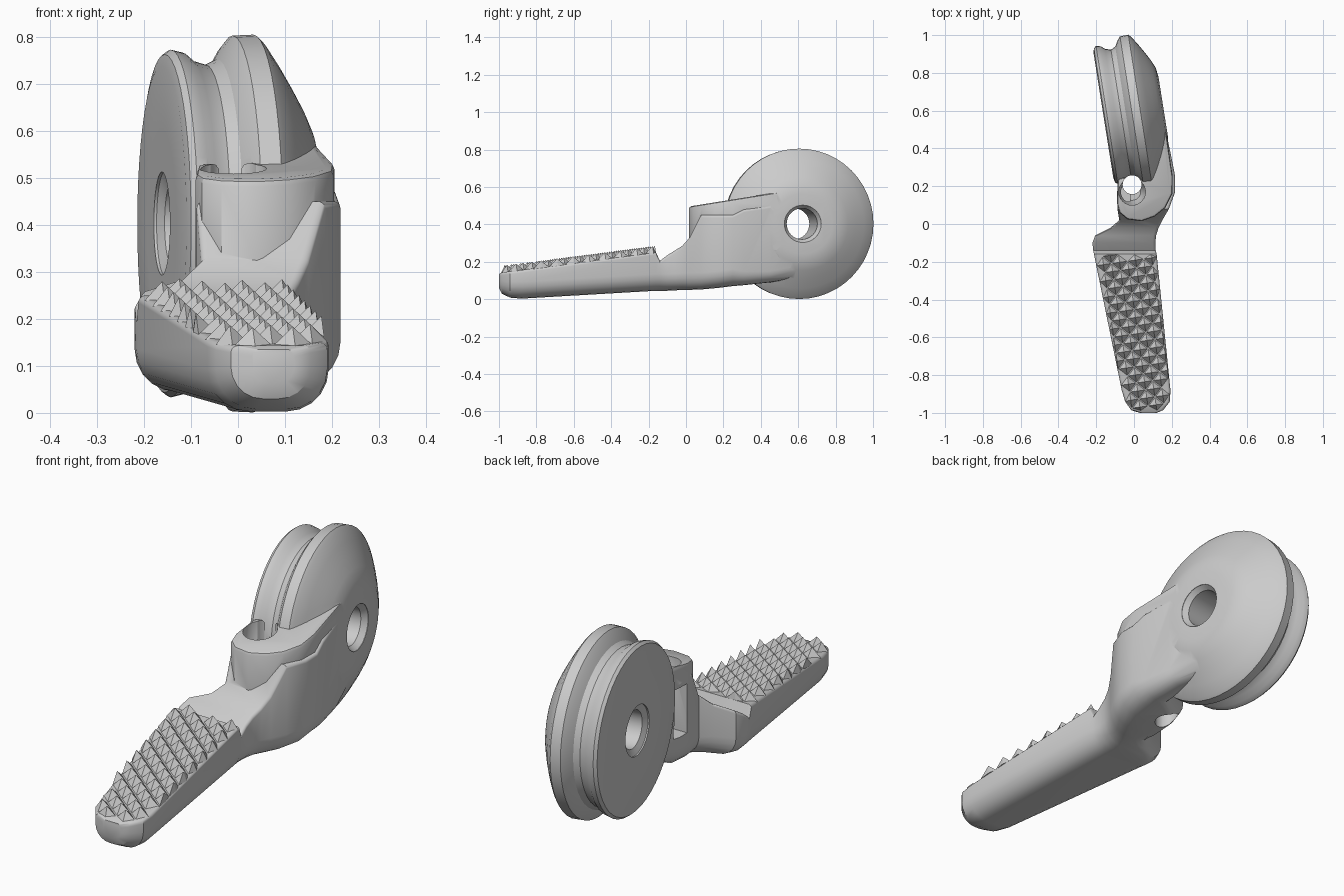
import bpy, bmesh, math
from mathutils import Matrix, Vector

if "Cube" in bpy.data.objects:
    bpy.data.objects.remove(bpy.data.objects["Cube"])

WHEEL = Matrix.Translation((0, 0.6, 0.403)) @ Matrix.Rotation(math.radians(9), 4, 'Z')

# lever stations: y, x left, x right, z bottom, z top
ROWS = [(-1.0, 0.03, 0.12, 0.06, 0.135), (-0.985, -0.015, 0.155, 0.03, 0.143),
        (-0.94, -0.047, 0.19, 0.008, 0.149), (-0.88, -0.065, 0.193, 0.003, 0.156),
        (-0.16, -0.212, 0.12, 0.045, 0.25), (-0.14, -0.216, 0.115, 0.045, 0.205),
        (-0.1, -0.22, 0.113, 0.045, 0.235), (-0.06, -0.205, 0.117, 0.047, 0.26),
        (-0.02, -0.125, 0.13, 0.05, 0.285), (0.02, -0.078, 0.15, 0.05, 0.33),
        (0.08, -0.088, 0.185, 0.052, 0.45), (0.17, -0.09, 0.218, 0.06, 0.45),
        (0.25, -0.07, 0.218, 0.07, 0.45), (0.31, 0.045, 0.207, 0.075, 0.48),
        (0.45, 0.045, 0.178, 0.09, 0.5), (0.62, 0.0, 0.12, 0.12, 0.45)]


def make(name, bm):
    bmesh.ops.recalc_face_normals(bm, faces=bm.faces)
    me = bpy.data.meshes.new(name)
    bm.to_mesh(me)
    bm.free()
    ob = bpy.data.objects.new(name, me)
    bpy.context.collection.objects.link(ob)
    return ob


def skin(name, rings, matrix=Matrix()):
    """Bridge a list of closed rings and cap both ends."""
    bm = bmesh.new()
    vs = [[bm.verts.new(matrix @ Vector(p)) for p in r] for r in rings]
    n = len(vs[0])
    for a, b in zip(vs, vs[1:]):
        for i in range(n):
            j = (i + 1) % n
            bm.faces.new((a[i], a[j], b[j], b[i]))
    bm.faces.new(vs[0])
    bm.faces.new(vs[-1])
    return make(name, bm)


def spin(name, profile, matrix, n=48):
    """Revolve (axis position, radius) points about local x."""
    ring = lambda u, r: [(u, r * math.cos(2 * math.pi * i / n),
                          r * math.sin(2 * math.pi * i / n)) for i in range(n)]
    return skin(name, [ring(u, r) for u, r in profile], matrix)


def section(y, xl, xr, zb, zt):
    """Rounded section: wide round bottom corners, tight top ones."""
    w, h = xr - xl, zt - zb
    rb, rt = min(0.09, w * 0.45, h * 0.6), 0.015
    pts = []
    for cx, cz, r, a0 in ((xl + rb, zb + rb, rb, 180), (xr - rb, zb + rb, rb, 270),
                          (xr - rt, zt - rt, rt, 0), (xl + rt, zt - rt, rt, 90)):
        for k in range(6):
            a = math.radians(a0 + 18 * k)
            pts.append((cx + r * math.cos(a), y, cz + r * math.sin(a)))
    return pts


def apply_mods(ob):
    dg = bpy.context.evaluated_depsgraph_get()
    me = bpy.data.meshes.new_from_object(ob.evaluated_get(dg))
    ob.modifiers.clear()
    ob.data = me


def boolean(ob, other, op):
    m = ob.modifiers.new(op, 'BOOLEAN')
    m.object, m.operation, m.solver = other, op, 'EXACT'
    apply_mods(ob)
    bpy.data.objects.remove(other)


# lever arm with handle and neck
lever = skin("lever", [section(*r) for r in ROWS])

# raised cable block in front of the wheel
outline = [(-0.09, 0.11), (-0.077, 0.06), (-0.035, 0.025), (0.04, 0.015), (0.11, 0.04),
           (0.165, 0.085), (0.203, 0.16), (0.205, 0.25), (0.168, 0.5), (0.06, 0.5),
           (0.07, 0.265), (-0.085, 0.24)]
block = skin("cable_block", [[(x, y, 0.25) for x, y in outline],
                             [(x, y, 0.493 + 0.16 * y) for x, y in outline]])
bev = block.modifiers.new("bevel", 'BEVEL')
bev.width, bev.segments, bev.limit_method = 0.014, 2, 'ANGLE'
bev.angle_limit = math.radians(50)
apply_mods(block)
boolean(lever, block, 'UNION')

# grooved wheel with a domed right face
wheel = spin("wheel", [(-0.164, 0.2), (-0.164, 0.335), (-0.158, 0.36), (-0.145, 0.37),
                       (-0.12, 0.364), (-0.1, 0.347), (-0.07, 0.338), (-0.045, 0.35),
                       (-0.028, 0.38), (-0.012, 0.4), (0.033, 0.402), (0.045, 0.39),
                       (0.075, 0.345), (0.105, 0.295), (0.13, 0.25), (0.148, 0.21),
                       (0.156, 0.16)], WHEEL)
boolean(lever, wheel, 'UNION')

# axle hole, stepped at both faces
axle = spin("axle_cutter", [(-0.3, 0.11), (-0.158, 0.11), (-0.145, 0.083), (0.13, 0.083),
                            (0.154, 0.1), (0.3, 0.1)], WHEEL, 32)
boolean(lever, axle, 'DIFFERENCE')

# cable hole with a wider mouth
up = Matrix.Translation((-0.01, 0.17, 0)) @ Matrix.Rotation(math.radians(-90), 4, 'Y')
boolean(lever, spin("mouth_cutter", [(0.38, 0.045), (0.45, 0.07), (0.7, 0.072)], up, 24), 'DIFFERENCE')
up = Matrix.Translation((-0.01, 0.208, 0)) @ Matrix.Rotation(math.radians(-90), 4, 'Y')
boolean(lever, spin("cable_cutter", [(-0.1, 0.05), (0.7, 0.05)], up, 24), 'DIFFERENCE')

# side window into the cable hole
slot = skin("slot_cutter", [[(x, y, z) for x, y in ((-0.2, 0.12), (-0.02, 0.12), (-0.02, 0.205), (-0.2, 0.205))]
                            for z in (0.2, 0.42)])
boolean(lever, slot, 'DIFFERENCE')

bpy.context.view_layer.objects.active = lever
lever.select_set(True)
bpy.ops.object.shade_smooth_by_angle(angle=math.radians(30))


# knurled grip: staggered diamond pyramids clamped to the handle outline
def edges(y):
    for a, b in zip(ROWS, ROWS[1:]):
        if a[0] <= y <= b[0]:
            t = (y - a[0]) / (b[0] - a[0])
            return [a[k] + t * (b[k] - a[k]) for k in (1, 2, 4)]


bm = bmesh.new()
tilt = Matrix.Rotation(math.radians(8), 3, 'Z')
D = 0.043


def seat(p):
    y = min(max(p.y, -0.99), -0.16)
    l, r, z = edges(y)
    return Vector((min(max(p.x, l), r), y, z - 0.004))


for i in range(-8, 9):
    for j in range(-13, 14):
        if (i + j) % 2:
            continue
        c = tilt @ Vector((i * D, j * D, 0)) + Vector((0.02, -0.58, 0))
        if not -0.985 < c.y < -0.165:
            continue
        l, r, z = edges(c.y)
        if not l + 0.004 < c.x < r - 0.004:
            continue
        base = [bm.verts.new(seat(c + tilt @ Vector(d)))
                for d in ((D, 0, 0), (0, D, 0), (-D, 0, 0), (0, -D, 0))]
        tip = bm.verts.new((c.x, c.y, z + 0.037))
        for k in range(4):
            bm.faces.new((base[k], base[(k + 1) % 4], tip))
        bm.faces.new(base[::-1])
make("grip_teeth", bm)
